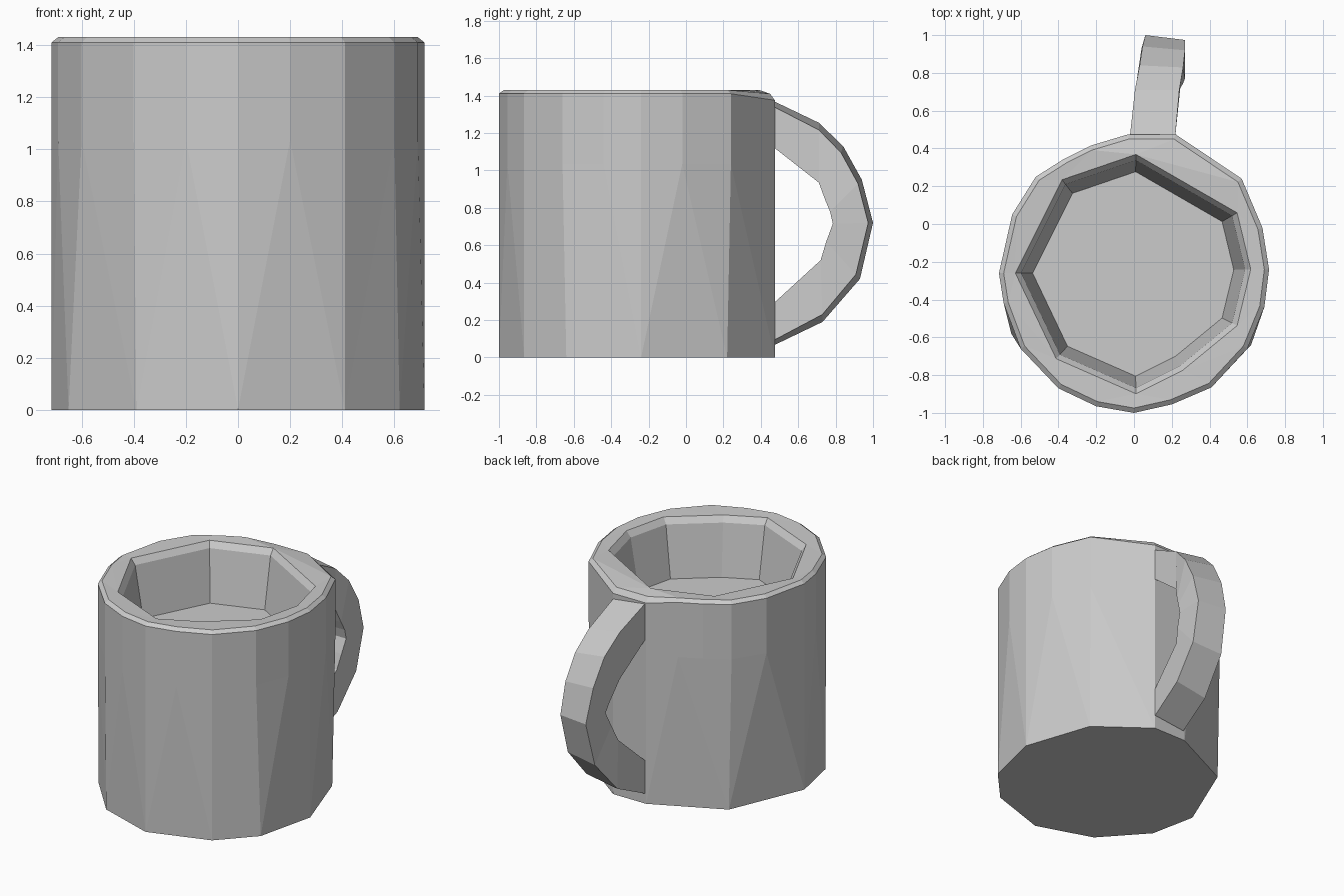
import bpy, bmesh
from mathutils import Vector

if "Cube" in bpy.data.objects:
    bpy.data.objects.remove(bpy.data.objects["Cube"])

CX, CY = 0.0, -0.26      # axis of the cup

# Outlines seen from above, anticlockwise
OUTER = [(0, -1), (0.2, -0.955), (0.41, -0.865), (0.6, -0.66), (0.69, -0.44),
         (0.715, -0.24), (0.68, -0.02), (0.57, 0.24), (0.22, 0.475), (-0.03, 0.475),
         (-0.23, 0.415), (-0.37, 0.345), (-0.52, 0.25), (-0.645, 0.05), (-0.715, -0.26),
         (-0.69, -0.42), (-0.6, -0.66), (-0.4, -0.87), (-0.2, -0.965)]
BASE = [(0, -1), (0.41, -0.865), (0.62, -0.64), (0.715, -0.24), (0.56, 0.22),
        (0.22, 0.475), (-0.03, 0.475), (-0.5, 0.25), (-0.715, -0.26),
        (-0.65, -0.58), (-0.39, -0.87)]
OPENING = [(0.01, -0.88), (0.25, -0.76), (0.53, -0.53), (0.6, -0.24), (0.53, 0.05),
           (0.01, 0.35), (-0.37, 0.22), (-0.61, -0.26), (-0.4, -0.7)]


def loop(bm, pts, z, scale=1.0, back_z=None):
    """Closed edge loop at height z, scaled about the cup axis."""
    vs = []
    for x, y in pts:
        h = back_z if back_z is not None and y > 0.45 else z
        vs.append(bm.verts.new((CX + (x - CX) * scale, CY + (y - CY) * scale, h)))
    es = [bm.edges.new((vs[i - 1], vs[i])) for i in range(len(vs))]
    return vs, es


def bridge(bm, loops):
    for a, b in zip(loops, loops[1:]):
        bmesh.ops.bridge_loops(bm, edges=a[1] + b[1])


def finish(bm, name):
    bmesh.ops.recalc_face_normals(bm, faces=bm.faces)
    mesh = bpy.data.meshes.new(name)
    bm.to_mesh(mesh)
    bm.free()
    obj = bpy.data.objects.new(name, mesh)
    bpy.context.collection.objects.link(obj)
    return obj


# Lower cup: closed body whose top is the inner floor
bm = bmesh.new()
rings = [loop(bm, BASE, 0.0), loop(bm, OUTER, 1.035)]
bridge(bm, rings)
for vs, _ in rings:
    bm.faces.new(vs)
finish(bm, "cup_body")

# Upper band: outer wall, chamfered rim and faceted inner wall
bm = bmesh.new()
bridge(bm, [loop(bm, OUTER, 1.035),
            loop(bm, OUTER, 1.41, back_z=1.375),
            loop(bm, OUTER, 1.43, 0.965, back_z=1.41),
            loop(bm, OPENING, 1.425, 1.03),
            loop(bm, OPENING, 1.385, 0.98),
            loop(bm, OPENING, 1.036, 0.88)])
finish(bm, "cup_rim")

# Handle stations: outer y, outer z, inner y, inner z, left x, right x
STATIONS = [(0.40, 1.39, 0.40, 1.16, -0.03, 0.22),
            (0.48, 1.365, 0.48, 1.115, -0.02, 0.22),
            (0.71, 1.255, 0.71, 0.935, 0.005, 0.24),
            (0.84, 1.13, 0.745, 0.84, 0.03, 0.26),
            (0.94, 0.95, 0.77, 0.78, 0.045, 0.27),
            (1.00, 0.72, 0.785, 0.715, 0.06, 0.27),
            (0.93, 0.42, 0.75, 0.62, 0.04, 0.26),
            (0.73, 0.19, 0.72, 0.52, 0.01, 0.245),
            (0.48, 0.07, 0.48, 0.30, -0.02, 0.22),
            (0.40, 0.05, 0.40, 0.25, -0.03, 0.22)]
bm = bmesh.new()
sections = []
for oy, oz, iy, iz, x0, x1 in STATIONS:
    o, i = Vector((oy, oz)), Vector((iy, iz))
    r = o.lerp(i, 0.12)          # right outer edge sits slightly lower
    sections.append([bm.verts.new(p) for p in
                     ((x0, o.x, o.y), (x1, r.x, r.y), (x1, i.x, i.y), (x0, i.x, i.y))])
for a, b in zip(sections, sections[1:]):
    for k in range(4):
        n = (k + 1) % 4
        bm.faces.new((a[k], a[n], b[n], b[k]))
bm.faces.new(sections[0])
bm.faces.new(sections[-1])
finish(bm, "handle")
